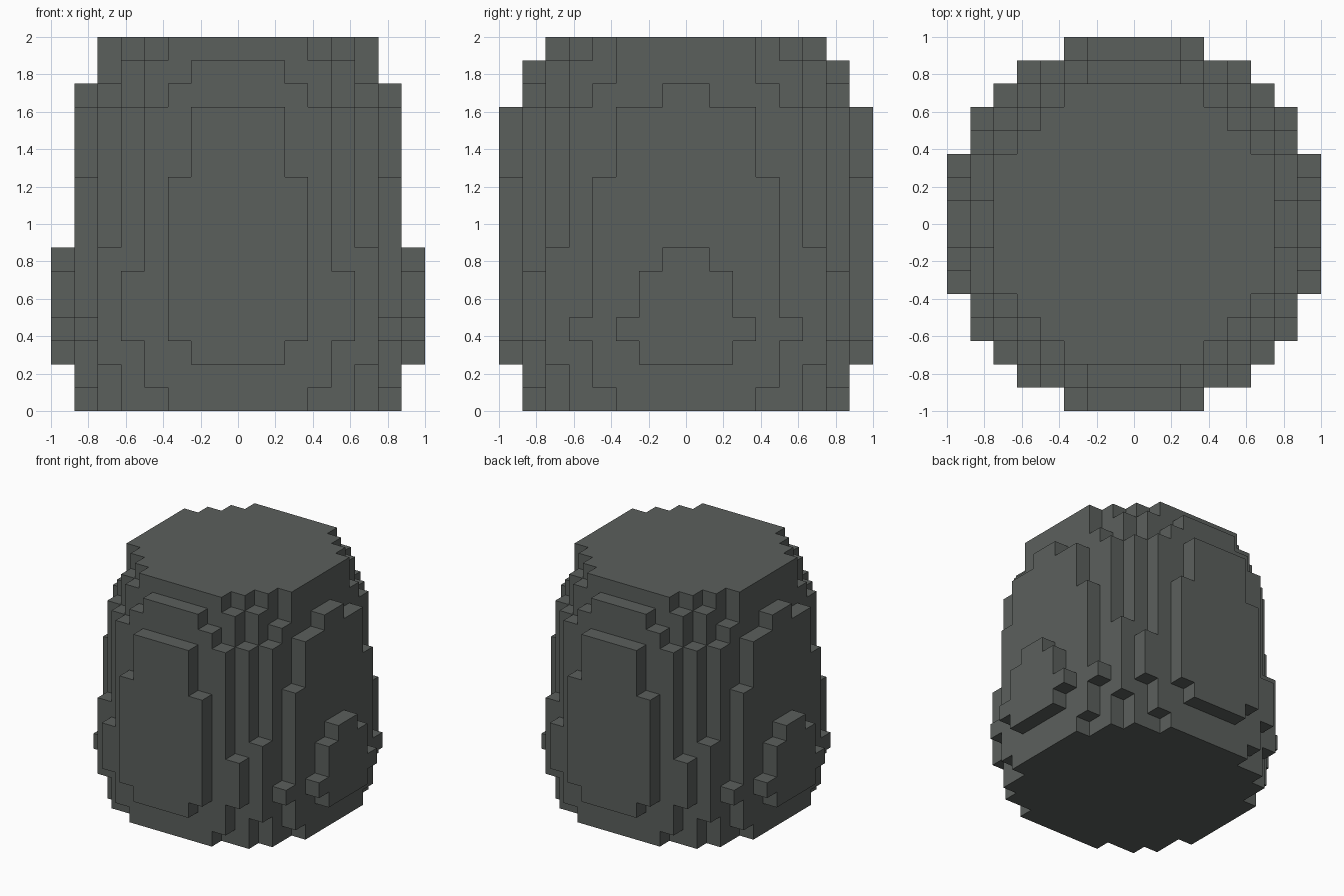
import bpy, bmesh
from mathutils import Vector

if "Cube" in bpy.data.objects:
    bpy.data.objects.remove(bpy.data.objects["Cube"])

U = 0.125  # block size

# Layers from the ground up: (number of layers, half width in x for each row outward from y = 0)
LAYERS = [
    (1, (7, 7, 7, 6, 6, 5, 3, 0)),
    (1, (7, 7, 7, 7, 6, 5, 4, 0)),
    (1, (8, 8, 7, 7, 6, 6, 4, 2)),
    (1, (8, 8, 8, 7, 7, 6, 5, 3)),
    (2, (8, 8, 7, 7, 6, 6, 5, 3)),
    (1, (8, 7, 7, 7, 6, 6, 4, 3)),
    (3, (7, 7, 7, 7, 6, 5, 4, 3)),
    (3, (7, 7, 7, 6, 6, 5, 4, 2)),
    (1, (7, 6, 6, 6, 5, 4, 3, 0)),
    (1, (6, 6, 6, 5, 5, 4, 2, 0)),
    (1, (6, 6, 6, 5, 4, 3, 0, 0)),
]

# Fill the block grid, mirrored in x and y
cells = set()
z = 0
for count, rows in LAYERS:
    for _ in range(count):
        for j, half in enumerate(rows):
            for x in range(-half, half):
                cells.add((x, j, z))
                cells.add((x, -1 - j, z))
        z += 1

# Skin the outside of the blocks
bm = bmesh.new()
corners = {}


def corner(p):
    key = tuple(round(c) for c in p)
    if key not in corners:
        corners[key] = bm.verts.new(Vector(key) * U)
    return corners[key]


for cell in cells:
    for axis in range(3):
        for sign in (-1, 1):
            near = list(cell)
            near[axis] += sign
            if tuple(near) in cells:
                continue
            n, a, b = Vector(), Vector(), Vector()
            n[axis] = sign
            a[(axis + 1) % 3] = 1
            b[(axis + 2) % 3] = sign
            mid = Vector(cell) + Vector((0.5, 0.5, 0.5)) + n * 0.5
            bm.faces.new([corner(mid + (a * s + b * t) * 0.5)
                          for s, t in ((-1, -1), (1, -1), (1, 1), (-1, 1))])

# Merge coplanar squares into clean flat panels
bmesh.ops.dissolve_limit(bm, angle_limit=0.01, verts=bm.verts, edges=bm.edges)
mesh = bpy.data.meshes.new("stepped_boulder")
bm.to_mesh(mesh)
bm.free()

# Dark grey stone
stone = bpy.data.materials.new("dark_stone")
stone.diffuse_color = (0.105, 0.115, 0.108, 1)
stone.use_nodes = True
stone.node_tree.nodes["Principled BSDF"].inputs["Base Color"].default_value = stone.diffuse_color
mesh.materials.append(stone)
bpy.context.collection.objects.link(bpy.data.objects.new("stepped_boulder", mesh))
